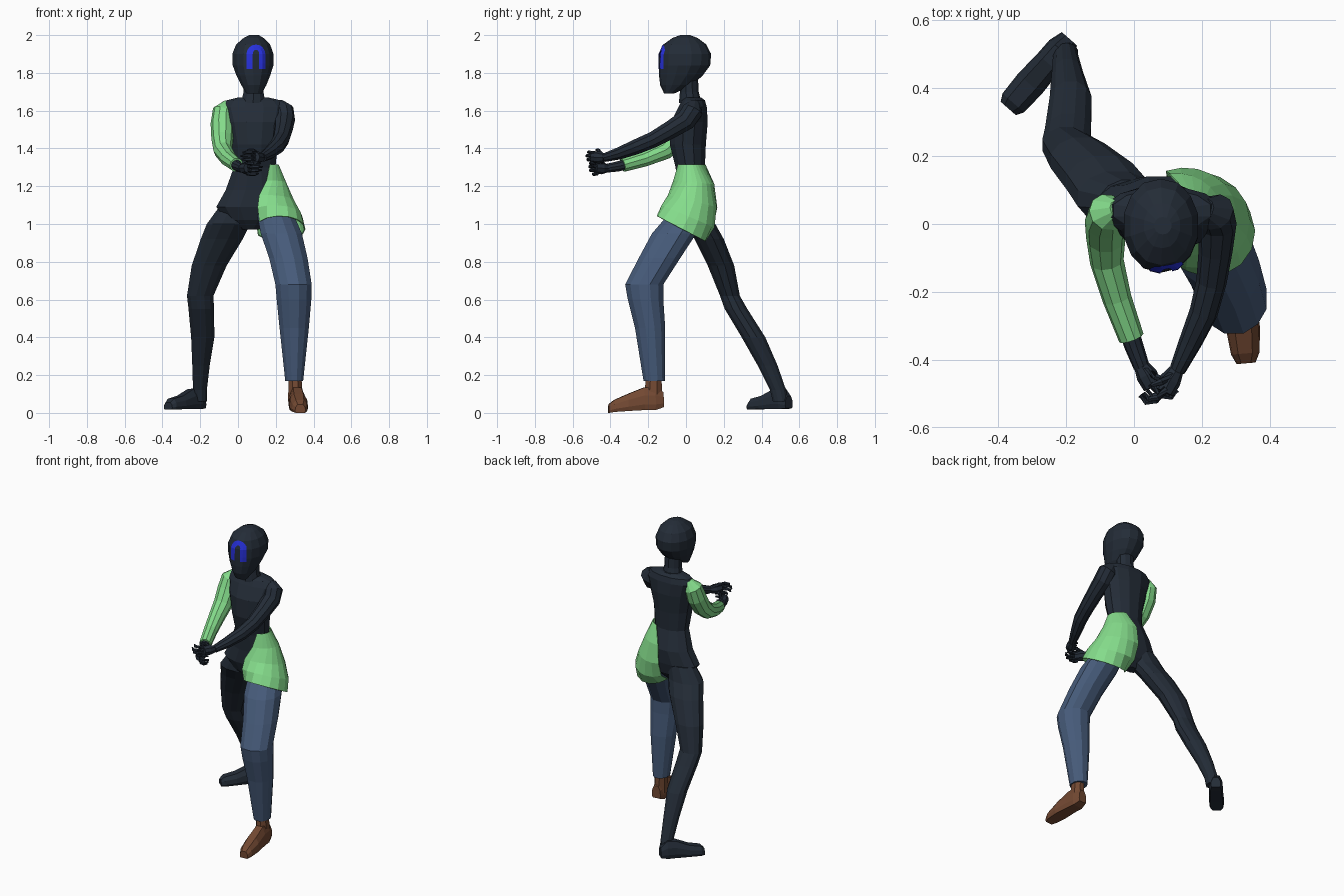
import bpy, bmesh, math
from mathutils import Vector
from mathutils.bvhtree import BVHTree


def mat(name, rgb):
    m = bpy.data.materials.new(name)
    m.diffuse_color = (*rgb, 1)
    return m


DARK = mat("dark navy", (0.017, 0.025, 0.038))
GREEN = mat("light green", (0.235, 0.72, 0.26))
DENIM = mat("denim blue", (0.062, 0.105, 0.195))
BROWN = mat("brown leather", (0.17, 0.066, 0.032))
BLUE = mat("bright blue", (0.02, 0.03, 0.72))


def skin(name, rings, material, closed=True):
    """Join a list of point rings into one flat-shaded surface."""
    bm = bmesh.new()
    vr = [[bm.verts.new(p) for p in r] for r in rings]
    n = len(vr[0])
    for a, b in zip(vr, vr[1:]):
        for i in range(n if closed else n - 1):
            j = (i + 1) % n
            bm.faces.new((a[i], a[j], b[j], b[i]))
    if closed:
        bm.faces.new(vr[0][::-1])
        bm.faces.new(vr[-1])
    bmesh.ops.recalc_face_normals(bm, faces=bm.faces)
    me = bpy.data.meshes.new(name)
    bm.to_mesh(me)
    bm.free()
    me.materials.append(material)
    ob = bpy.data.objects.new(name, me)
    bpy.context.collection.objects.link(ob)
    return ob


def loft(name, sections, material, n=12, power=0.9):
    """Level sections given as (z, x min, x max, y min, y max)."""
    def s(v):
        return math.copysign(abs(v) ** power, v)
    rings = []
    for z, x0, x1, y0, y1 in sections:
        ring = []
        for i in range(n):
            a = 2 * math.pi * (i + 0.5) / n
            k = math.cos(math.pi / n)
            ring.append(((x0 + x1) / 2 + (x1 - x0) / 2 * s(math.cos(a) / k if abs(math.cos(a)) > .9 else math.cos(a)),
                         (y0 + y1) / 2 + (y1 - y0) / 2 * s(math.sin(a) / k if abs(math.sin(a)) > .9 else math.sin(a)), z))
        rings.append(ring)
    return skin(name, rings, material)


def tube(name, path, material, n=10):
    """Round limb along (x, y, z, radius) points."""
    pts = [Vector(p[:3]) for p in path]
    rings = []
    for i, c in enumerate(pts):
        t = (pts[min(i + 1, len(pts) - 1)] - pts[max(i - 1, 0)]).normalized()
        ref = Vector((0, 0, 1)) if abs(t.x) > 0.8 else Vector((1, 0, 0))
        u = (ref - t * ref.dot(t)).normalized()
        v = t.cross(u)
        r = path[i][3]
        rings.append([c + r * (u * math.cos(a) + v * math.sin(a))
                      for a in (2 * math.pi * k / n for k in range(n))])
    return skin(name, rings, material)


def foot(name, heel, toe, sections, material):
    """Foot from (fraction, half width, bottom z, top z) cross sections."""
    h, t = Vector((*heel, 0)), Vector((*toe, 0))
    side = Vector((0, 0, 1)).cross((t - h).normalized())
    rings = []
    for f, w, z0, z1 in sections:
        c, d = h.lerp(t, f), z1 - z0
        shape = [(-.85, 0), (.85, 0), (1, .25), (.9, .65), (.5, 1), (-.5, 1), (-.9, .65), (-1, .25)]
        rings.append([c + side * w * a + Vector((0, 0, z0 + d * b)) for a, b in shape])
    return skin(name, rings, material)


# torso and neck
loft("torso", [(0.97, 0.02, 0.11, 0.02, 0.08), (1.02, -0.06, 0.2, -0.02, 0.12),
               (1.09, -0.115, 0.24, -0.045, 0.135), (1.18, -0.065, 0.235, -0.045, 0.14),
               (1.3, -0.022, 0.198, -0.055, 0.1), (1.42, -0.035, 0.21, -0.085, 0.105),
               (1.54, -0.06, 0.235, -0.08, 0.115), (1.62, -0.085, 0.255, -0.04, 0.11),
               (1.655, -0.06, 0.225, -0.02, 0.1), (1.67, 0.0, 0.16, -0.01, 0.08)], DARK)
loft("neck", [(1.64, 0.015, 0.145, -0.035, 0.08), (1.7, 0.03, 0.135, -0.03, 0.065),
              (1.8, 0.03, 0.135, -0.035, 0.06)], DARK, 10)

# head
head = loft("head", [(1.69, 0.045, 0.125, -0.115, -0.065), (1.735, 0.018, 0.15, -0.135, 0.03),
                     (1.785, -0.008, 0.17, -0.14, 0.085), (1.84, -0.028, 0.188, -0.14, 0.125),
                     (1.9, -0.03, 0.188, -0.138, 0.13), (1.95, -0.01, 0.17, -0.118, 0.105),
                     (1.985, 0.03, 0.135, -0.07, 0.06), (2.0, 0.06, 0.11, -0.03, 0.02)], DARK, 14)

# arch marking projected on the face
bm = bmesh.new()
bm.from_mesh(head.data)
tree = BVHTree.FromBMesh(bm)
arch = [(-1, 1.82), (-1, 1.85), (-1, 1.875), (-1, 1.9)]
rows = []
for w, top in ((0.017, 0.022), (0.034, 0.037), (0.05, 0.05)):
    line = [(0.095 - w, z) for z in (1.82, 1.85, 1.875, 1.9)]
    line += [(0.095 - w * math.cos(a), 1.9 + top * math.sin(a))
             for a in (math.pi * k / 8 for k in range(1, 8))]
    line += [(0.095 + w, z) for z in (1.9, 1.875, 1.85, 1.82)]
    rows.append([tree.ray_cast(Vector((x, -1, z)), Vector((0, 1, 0)))[0] - Vector((0, 0.004, 0))
                 for x, z in line])
skin("face_marking", rows, BLUE, closed=False)
bm.free()

# forward leg: trousers, ankle, shoe
loft("trouser_leg", [(1.06, 0.1, 0.29, -0.085, 0.11), (0.95, 0.12, 0.338, -0.18, 0.055),
                     (0.82, 0.165, 0.368, -0.25, -0.03), (0.68, 0.198, 0.39, -0.322, -0.12),
                     (0.6, 0.205, 0.388, -0.308, -0.12), (0.45, 0.22, 0.375, -0.27, -0.11),
                     (0.17, 0.25, 0.345, -0.225, -0.11)], DENIM)
loft("shoe_ankle", [(0.06, 0.265, 0.345, -0.225, -0.125), (0.2, 0.268, 0.335, -0.21, -0.13)], BROWN, 8)
foot("shoe", (0.305, -0.12), (0.33, -0.41),
     [(0, 0.03, 0.03, 0.11), (0.15, 0.042, 0.015, 0.135), (0.35, 0.044, 0.015, 0.135),
      (0.65, 0.05, 0.01, 0.1), (0.9, 0.042, 0.005, 0.068), (1, 0.028, 0.0, 0.045)], BROWN)

# rear leg and foot
loft("rear_leg", [(1.09, -0.1, 0.08, 0.0, 0.13), (1.0, -0.165, 0.065, -0.005, 0.155),
                  (0.92, -0.197, 0.025, 0.045, 0.2), (0.78, -0.245, -0.06, 0.115, 0.255),
                  (0.62, -0.27, -0.13, 0.18, 0.285), (0.55, -0.262, -0.127, 0.205, 0.325),
                  (0.4, -0.248, -0.125, 0.295, 0.42), (0.25, -0.242, -0.15, 0.38, 0.485),
                  (0.12, -0.238, -0.165, 0.445, 0.53), (0.06, -0.235, -0.165, 0.46, 0.54)], DARK)
foot("rear_foot", (-0.19, 0.545), (-0.37, 0.34),
     [(0, 0.03, 0.025, 0.09), (0.15, 0.042, 0.02, 0.13), (0.35, 0.042, 0.02, 0.125),
      (0.65, 0.046, 0.02, 0.09), (0.92, 0.042, 0.018, 0.075), (1, 0.03, 0.018, 0.055)], DARK)

# half skirt: tilted arcs (centre x y z, radius x y, tilt, start and end degrees)
rings = []
for cx, cy, cz, rx, ry, tilt, a0, a1 in [
        (0.09, 0.025, 1.315, 0.122, 0.085, 0, -50, 62), (0.115, 0.04, 1.22, 0.137, 0.108, -0.1, -75, 95),
        (0.15, 0.035, 1.12, 0.147, 0.128, -0.25, -105, 112), (0.19, 0.01, 1.04, 0.148, 0.138, -0.42, -125, 128),
        (0.222, -0.025, 0.975, 0.132, 0.128, -0.52, -145, 150)]:
    ring = []
    for k in range(13):
        a = math.radians(a0 + (a1 - a0) * k / 12)
        dy = ry * math.sin(a)
        ring.append((cx + rx * math.cos(a), cy + dy, cz + tilt * dy))
    rings.append(ring)
skirt = skin("half_skirt", rings, GREEN, closed=False)
s = skirt.modifiers.new("thickness", "SOLIDIFY")
s.thickness, s.offset = 0.006, 0

# arms
tube("sleeve", [(-0.05, 0.045, 1.64, 0.025), (-0.078, 0.035, 1.6, 0.056), (-0.083, 0.01, 1.53, 0.062),
                (-0.083, -0.04, 1.45, 0.058), (-0.08, -0.11, 1.39, 0.05), (-0.05, -0.22, 1.345, 0.043),
                (-0.008, -0.335, 1.312, 0.038)], GREEN)
tube("sleeved_wrist", [(-0.02, -0.3, 1.32, 0.03), (0.0, -0.36, 1.305, 0.028), (0.022, -0.42, 1.295, 0.024)], DARK)
tube("bare_arm", [(0.21, 0.045, 1.64, 0.03), (0.238, 0.035, 1.6, 0.058), (0.245, 0.0, 1.55, 0.057),
                  (0.24, -0.08, 1.5, 0.05), (0.228, -0.17, 1.448, 0.045), (0.205, -0.26, 1.41, 0.042),
                  (0.165, -0.35, 1.375, 0.034), (0.128, -0.43, 1.352, 0.024)], DARK)

# hands: palm, four curled fingers and a thumb; sx sets the side the fingers curl to
for name, (x, y, z), sx in (("bare_hand", (0.125, -0.43, 1.352), -1), ("sleeved_hand", (0.02, -0.415, 1.295), 1)):
    tube(name + "_palm", [(x, y, z, 0.022), (x + sx * 0.018, y - 0.03, z, 0.032),
                          (x + sx * 0.035, y - 0.065, z + 0.002, 0.028)], DARK, 8)
    for k in range(4):
        dz = 0.026 - 0.018 * k
        ln = (0.9, 1, 0.95, 0.8)[k]
        tube(f"{name}_finger_{k + 1}",
             [(x + sx * 0.03, y - 0.055, z + dz, 0.011), (x + sx * 0.06 * ln, y - 0.09 * ln, z + dz * 1.1, 0.01),
              (x + sx * 0.09 * ln, y - 0.095 * ln, z + dz * 1.1, 0.009),
              (x + sx * 0.108 * ln, y - 0.075 * ln, z + dz, 0.006)], DARK, 6)
    tube(name + "_thumb", [(x + sx * 0.015, y - 0.015, z + 0.015, 0.012), (x + sx * 0.045, y - 0.035, z + 0.038, 0.011),
                           (x + sx * 0.075, y - 0.045, z + 0.04, 0.006)], DARK, 6)
